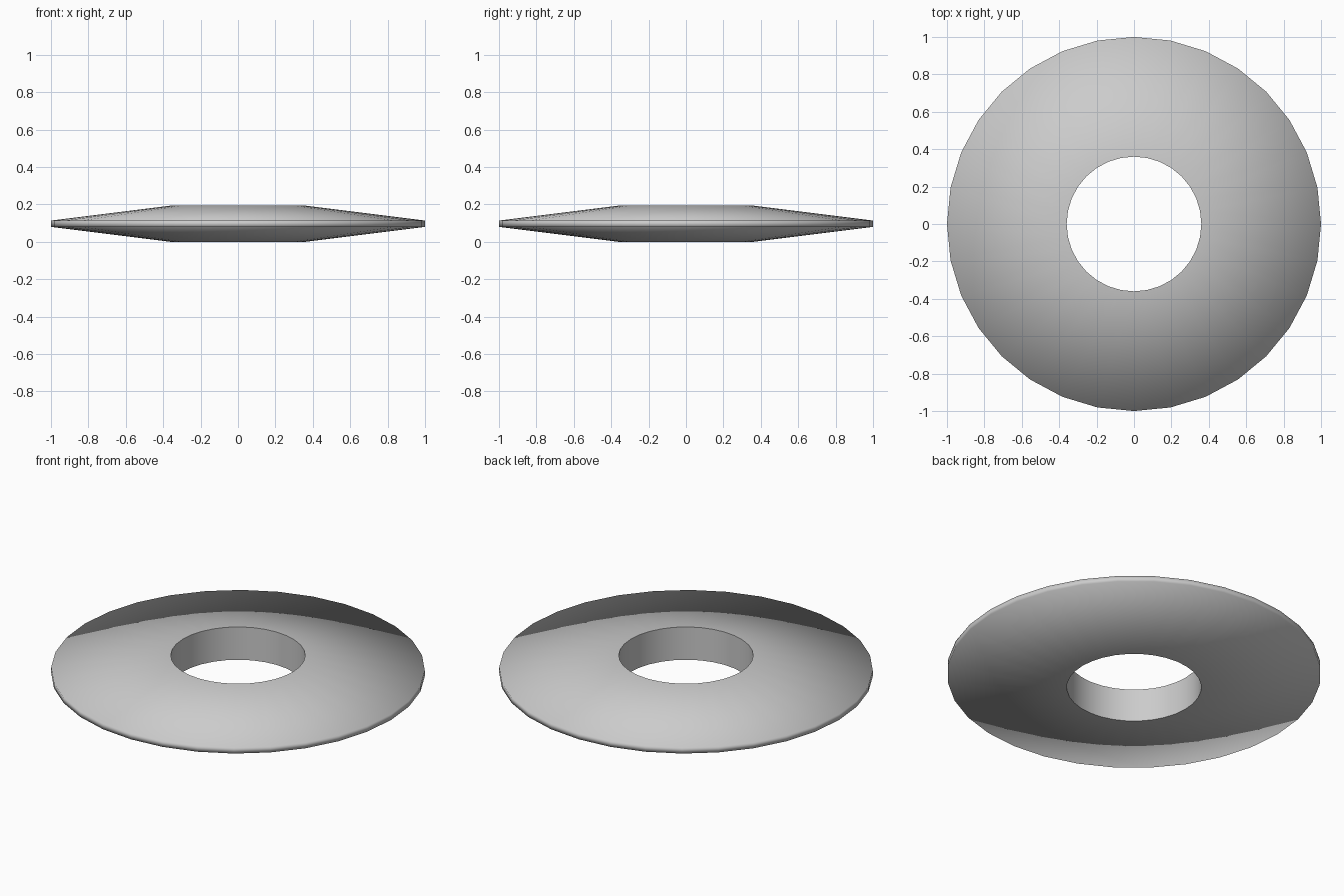
import bpy, bmesh
from math import radians, cos, sin, pi

if "Cube" in bpy.data.objects:
    bpy.data.objects.remove(bpy.data.objects["Cube"])

SIDES = 32
# cross-section (radius, height): flat hole wall, tapering to a thin outer rim
PROFILE = [(0.36, 0.0), (1.0, 0.08), (1.0, 0.114), (0.36, 0.194)]

bm = bmesh.new()
rings = [[bm.verts.new((r * cos(2 * pi * i / SIDES), r * sin(2 * pi * i / SIDES), z))
          for i in range(SIDES)] for r, z in PROFILE]

# join each ring to the next, closing through the hole wall
for k, ring in enumerate(rings):
    upper = rings[(k + 1) % len(rings)]
    for i in range(SIDES):
        j = (i + 1) % SIDES
        bm.faces.new((ring[i], ring[j], upper[j], upper[i]))
bmesh.ops.recalc_face_normals(bm, faces=bm.faces)

mesh = bpy.data.meshes.new("tapered_disc")
bm.to_mesh(mesh)
bm.free()
disc = bpy.data.objects.new("tapered_disc", mesh)
bpy.context.collection.objects.link(disc)

# smooth over the outer rim, crisp at the hole edges
bpy.context.view_layer.objects.active = disc
disc.select_set(True)
bpy.ops.object.shade_smooth_by_angle(angle=radians(90))
